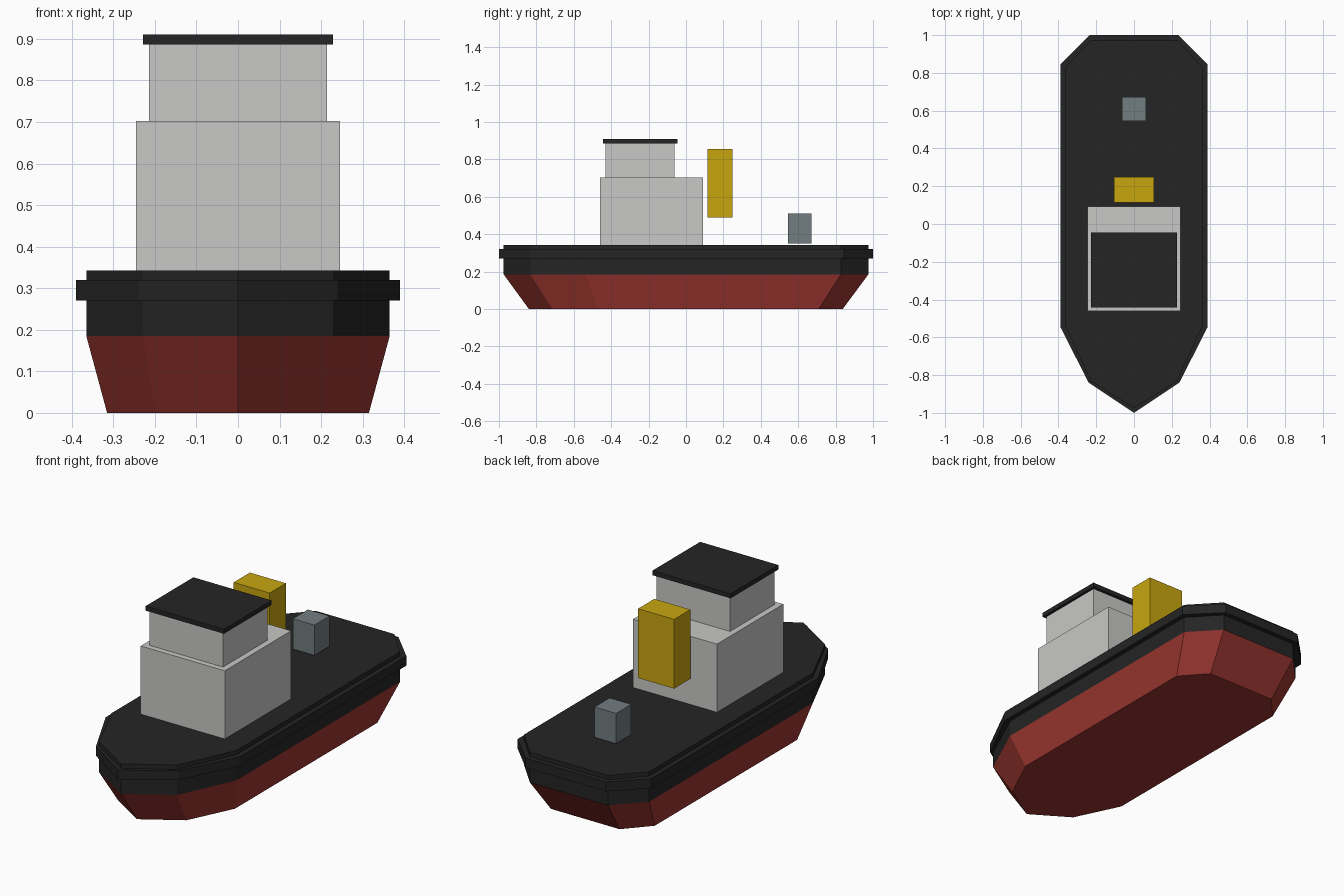
import bpy

old = bpy.data.objects.get("Cube")
if old:
    bpy.data.objects.remove(old, do_unlink=True)


def material(name, rgb):
    m = bpy.data.materials.new(name)
    m.use_nodes = True
    m.diffuse_color = (*rgb, 1)
    m.node_tree.nodes["Principled BSDF"].inputs["Base Color"].default_value = (*rgb, 1)
    return m


black = material("black paint", (0.018, 0.018, 0.018))
red = material("red bottom paint", (0.33, 0.037, 0.029))
white = material("off white", (0.58, 0.58, 0.57))
yellow = material("yellow", (0.58, 0.38, 0.005))
grey = material("steel grey", (0.168, 0.205, 0.216))


def add_object(name, verts, faces, mats):
    mesh = bpy.data.meshes.new(name)
    mesh.from_pydata(verts, [], faces)
    for m in mats:
        mesh.materials.append(m)
    ob = bpy.data.objects.new(name, mesh)
    bpy.context.collection.objects.link(ob)
    return ob


def loft(name, sections, mats):
    """Stack mirrored half outlines, each given with its height."""
    verts = []
    for half, z in sections:
        ring = half + [(-x, y) for x, y in reversed(half) if x > 0]
        verts += [(x, y, z) for x, y in ring]
    n = len(ring)
    faces = [tuple(reversed(range(n))), tuple(range(len(verts) - n, len(verts)))]
    for s in range(len(sections) - 1):
        for i in range(n):
            j = (i + 1) % n
            faces.append((s * n + i, s * n + j, s * n + n + j, s * n + n + i))
    return add_object(name, verts, faces, mats)


def box(name, half_width, y0, y1, z0, z1, mat):
    half = [(half_width, y0), (half_width, y1)]
    return loft(name, [(half, z0), (half, z1)], [mat])


# Hull: pointed bow, chamfered stern, flared bottom
keel = [(0, -0.84), (0.2, -0.715), (0.315, -0.475), (0.315, 0.71), (0.2, 0.838)]
side = [(0, -0.975), (0.228, -0.832), (0.365, -0.535), (0.365, 0.828), (0.228, 0.975)]
waterline = 0.185
hull = loft("hull", [(keel, 0), (side, waterline), (side, 0.343)], [red, black])
for p in hull.data.polygons:
    p.material_index = int(p.center.z > waterline)

# Fender band around the hull
fender = [(0, -1), (0.24, -0.84), (0.39, -0.545), (0.39, 0.845), (0.235, 1)]
loft("fender_band", [(fender, 0.27), (fender, 0.32)], [black])

# Superstructure
box("cabin", 0.245, -0.46, 0.092, 0.34, 0.702, white)
box("wheelhouse", 0.214, -0.43, -0.061, 0.70, 0.887, white)
box("wheelhouse_roof", 0.228, -0.443, -0.046, 0.886, 0.91, black)

# Funnel and stern towing post
box("funnel", 0.105, 0.114, 0.249, 0.49, 0.855, yellow)
box("towing_post", 0.063, 0.546, 0.672, 0.35, 0.51, grey)
